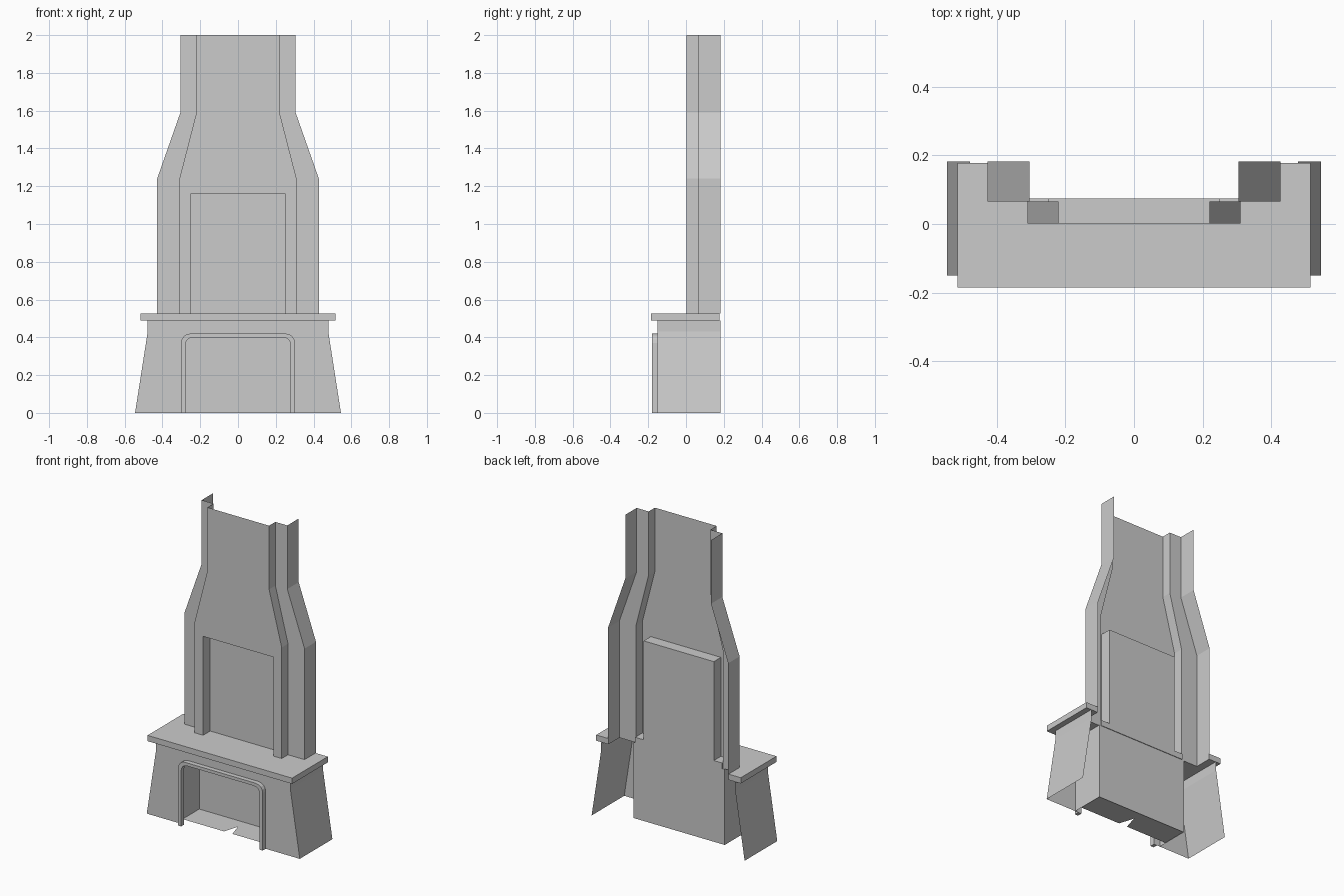
import bpy, bmesh
from math import sin, cos, pi

if "Cube" in bpy.data.objects:
    bpy.data.objects.remove(bpy.data.objects["Cube"])


def mesh(name, verts, faces):
    me = bpy.data.meshes.new(name)
    me.from_pydata(verts, [], faces)
    bm = bmesh.new()
    bm.from_mesh(me)
    bmesh.ops.recalc_face_normals(bm, faces=bm.faces)
    bm.to_mesh(me)
    bm.free()
    ob = bpy.data.objects.new(name, me)
    bpy.context.collection.objects.link(ob)
    return ob


def panel(name, outline, y):
    # Flat sheet facing the front, outline in x, z
    return mesh(name, [(x, y, z) for x, z in outline], [range(len(outline))])


def strip(name, path_a, path_b, closed=False):
    # Row of quads between two matching paths
    n = len(path_a)
    faces = [(i, (i + 1) % n, n + (i + 1) % n, n + i)
             for i in range(n if closed else n - 1)]
    return mesh(name, path_a + path_b, faces)


def wall(name, path, y0, y1):
    # Sheet running back from y0 to y1 along an x, z path
    return strip(name, [(x, y0, z) for x, z in path], [(x, y1, z) for x, z in path])


def prism(name, outline, to_a, to_b):
    n = len(outline)
    faces = [tuple(range(n)), tuple(range(n, 2 * n))]
    faces += [(i, (i + 1) % n, n + (i + 1) % n, n + i) for i in range(n)]
    return mesh(name, [to_a(*p) for p in outline] + [to_b(*p) for p in outline], faces)


def mirrored(path):
    # Path on the right side continued over to the left side
    return path + [(-x, z) for x, z in reversed(path)]


def arch(w, h, r):
    right = [(w, 0)] + [(w - r + r * cos(a * pi / 8), h - r + r * sin(a * pi / 8)) for a in range(5)]
    return mirrored(right)


FRONT, BACK, LEDGE = -0.15, 0.182, 0.525
STEP = 0.066

# Chimney: a breast stepping back to two shoulders, then to the side walls
inner = [(0.31, LEDGE), (0.31, 1.24), (0.22, 1.59), (0.22, 2.0)]
outer = [(0.428, LEDGE), (0.428, 1.24), (0.305, 1.59), (0.305, 2.0)]
recess = [(0.25, LEDGE), (0.25, 1.162)]
panel("chimney_breast", mirrored(inner) + [(-x, z) for x, z in recess]
      + recess[::-1], 0.002)
for s, side in ((1, "right"), (-1, "left")):
    a = [(s * x, z) for x, z in inner]
    b = [(s * x, z) for x, z in outer]
    wall("breast_side_" + side, a, 0.002, STEP)
    strip("chimney_shoulder_" + side, [(x, STEP, z) for x, z in a], [(x, STEP, z) for x, z in b])
    wall("chimney_side_" + side, b, STEP, BACK)

# Recess set into the breast
wall("recess_sides", mirrored(recess), 0.002, 0.074)
panel("recess_back", mirrored(recess), 0.074)

# Mantel slab, cut away behind the chimney
slab = [(-0.515, -0.185), (0.515, -0.185), (0.515, 0.178), (0.428, 0.178), (0.428, STEP),
        (0.31, STEP), (0.31, 0.074), (-0.31, 0.074), (-0.31, STEP),
        (-0.428, STEP), (-0.428, 0.178), (-0.515, 0.178)]
prism("mantel", slab, lambda x, y: (x, y, 0.488), lambda x, y: (x, y, LEDGE))

# Flared base with an arched opening, open at the back
flare = [(0.545, 0), (0.478, 0.43), (0.478, 0.488)]
opening = arch(0.279, 0.40, 0.04)
panel("base_front", mirrored(flare) + opening[::-1], FRONT)
for s, side in ((1, "right"), (-1, "left")):
    wall("base_side_" + side, [(s * x, z) for x, z in flare], FRONT, BACK)

# Raised frame round the opening
frame = arch(0.302, 0.42, 0.05) + opening[::-1]
prism("opening_frame", frame, lambda x, z: (x, -0.18, z), lambda x, z: (x, FRONT, z))

# Firebox: back, sides and a floor with a narrow split
FW, FB = 0.325, 0.07
panel("firebox_back", [(-FW, 0), (FW, 0), (FW, 0.488), (-FW, 0.488)], FB)
for s, side in ((1, "right"), (-1, "left")):
    wall("firebox_side_" + side, [(s * FW, 0), (s * FW, 0.488)], FRONT, FB)
hearth = [(-FW, -0.1), (-0.03, -0.1), (0, 0.0), (0.03, -0.1), (FW, -0.1), (FW, FB), (-FW, FB)]
mesh("firebox_floor", [(x, y, 0.004) for x, y in hearth], [range(7)])
